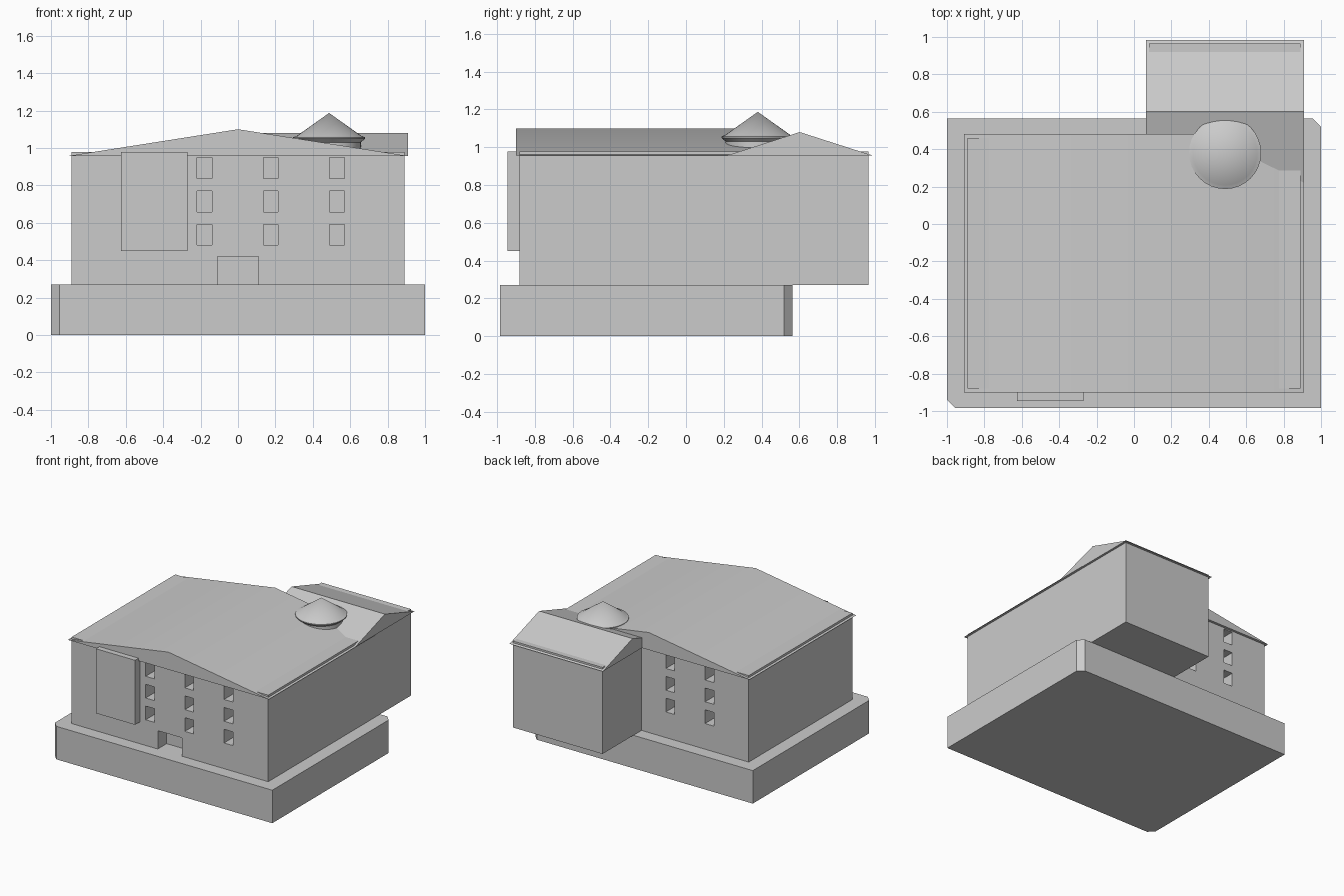
import bpy
import bmesh
import math
from mathutils import Vector

cube = bpy.data.objects.get("Cube")
if cube:
    bpy.data.objects.remove(cube, do_unlink=True)

# One plain material for everything
grey = bpy.data.materials.new("light_grey")
grey.use_nodes = True
grey.diffuse_color = (0.6, 0.6, 0.6, 1)
shader = next(n for n in grey.node_tree.nodes if n.type == "BSDF_PRINCIPLED")
shader.inputs["Base Color"].default_value = grey.diffuse_color


def finish(name, bm):
    bmesh.ops.recalc_face_normals(bm, faces=bm.faces)
    mesh = bpy.data.meshes.new(name)
    bm.to_mesh(mesh)
    bm.free()
    mesh.materials.append(grey)
    obj = bpy.data.objects.new(name, mesh)
    bpy.context.collection.objects.link(obj)
    return obj


def prism(name, outline, push):
    """Extrude a closed 3D outline along the vector push."""
    bm = bmesh.new()
    face = bm.faces.new([bm.verts.new(p) for p in outline])
    moved = bmesh.ops.extrude_face_region(bm, geom=[face])["geom"]
    bmesh.ops.translate(bm, vec=Vector(push),
                        verts=[v for v in moved if isinstance(v, bmesh.types.BMVert)])
    return finish(name, bm)


def add_box(bm, low, high):
    verts = bmesh.ops.create_cube(bm, size=1)["verts"]
    for v in verts:
        v.co = [a + (c + 0.5) * (b - a) for a, b, c in zip(low, high, v.co)]


def smooth(obj):
    bpy.ops.object.select_all(action="DESELECT")
    obj.select_set(True)
    bpy.context.view_layer.objects.active = obj
    bpy.ops.object.shade_smooth_by_angle(angle=math.radians(30))


FLOOR, EAVE, WALL_TOP = 0.27, 0.957, 0.978
FRONT, BACK, SIDE = -0.88, 0.46, 0.89

# Plinth with two clipped opposite corners
c = 0.045
plinth = [(-1 + c, -0.985), (1, -0.985), (1, 0.565 - c),
          (1 - c, 0.565), (-1, 0.565), (-1, -0.985 + c)]
prism("plinth", [(x, y, 0) for x, y in plinth], (0, 0, FLOOR))

# L-shaped walls with a rear wing
walls_plan = [(-SIDE, FRONT), (SIDE, FRONT), (SIDE, 0.965),
              (0.08, 0.965), (0.08, BACK), (-SIDE, BACK)]
walls = prism("walls", [(x, y, FLOOR) for x, y in walls_plan],
              (0, 0, WALL_TOP - FLOOR))

# Recessed windows and doorway
bm = bmesh.new()
depth = 0.115
openings = [(x, FRONT, 1) for x in (-0.18, 0.175, 0.53)]
openings += [(x, BACK, -1) for x in (-0.18, -0.535)]
for x, wall_y, inward in openings:
    ends = sorted((wall_y - 0.05 * inward, wall_y + depth * inward))
    for sill in (0.48, 0.658, 0.836):
        add_box(bm, (x - 0.04, ends[0], sill), (x + 0.04, ends[1], sill + 0.112))
add_box(bm, (-0.11, FRONT - 0.05, 0.2), (0.11, FRONT + depth, 0.42))
cutter = finish("opening_cutter", bm)
cutter.hide_render = True
cut = walls.modifiers.new("openings", "BOOLEAN")
cut.operation = "DIFFERENCE"
cut.solver = "EXACT"
cut.object = cutter
bpy.context.view_layer.objects.active = walls
bpy.ops.object.modifier_apply(modifier=cut.name)
bpy.data.objects.remove(cutter, do_unlink=True)

# Projecting bay on the front
bm = bmesh.new()
add_box(bm, (-0.625, -0.945, 0.45), (-0.27, FRONT, WALL_TOP))
finish("front_bay", bm)

# Gabled roofs over the main block and the wing
main_roof = prism("main_roof",
                  [(-0.91, -0.9, EAVE), (0.91, -0.9, EAVE), (0, -0.9, 1.1)],
                  (0, 1.38, 0))
smooth(main_roof)
wing_roof = prism("wing_roof",
                  [(0.063, 0.22, EAVE), (0.063, 0.985, EAVE), (0.063, 0.602, 1.08)],
                  (0.845, 0, 0))
smooth(wing_roof)

# Round turret with a brim and conical cap, turned from a profile
profile = [(0, 0.96), (0.17, 0.96), (0.17, 1.03), (0.193, 1.05),
           (0.193, 1.057), (0.172, 1.065), (0, 1.187)]
bm = bmesh.new()
points = [bm.verts.new((r, 0, z)) for r, z in profile]
edges = [bm.edges.new(pair) for pair in zip(points, points[1:])]
bmesh.ops.spin(bm, geom=points + edges, cent=(0, 0, 0), axis=(0, 0, 1),
               angle=math.tau, steps=32)
bmesh.ops.remove_doubles(bm, verts=bm.verts, dist=0.0005)
turret = finish("turret", bm)
turret.location = (0.487, 0.38, 0)
smooth(turret)
